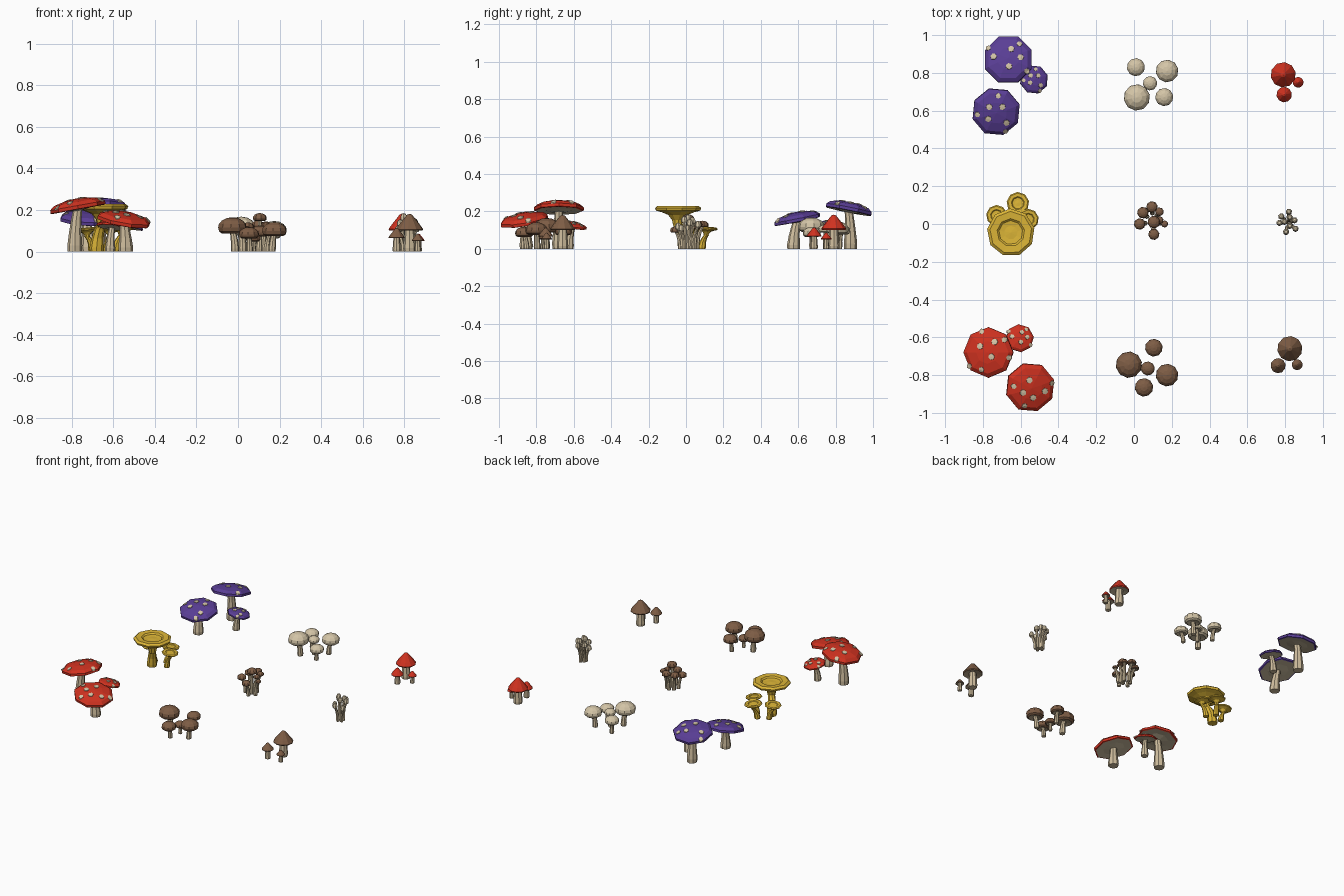
import bpy, bmesh, math
from mathutils import Vector

if "Cube" in bpy.data.objects:
    bpy.data.objects.remove(bpy.data.objects["Cube"])


def material(name, *srgb):
    lin = [((c / 255 + 0.055) / 1.055) ** 2.4 for c in srgb]
    m = bpy.data.materials.new(name)
    m.diffuse_color = (*lin, 1)
    m.use_nodes = True
    m.node_tree.nodes["Principled BSDF"].inputs["Base Color"].default_value = m.diffuse_color
    return m


PURPLE = material("purple", 90, 62, 150)
RED = material("red", 208, 50, 32)
YELLOW = material("yellow", 220, 181, 55)
BROWN = material("brown", 126, 93, 69)
CREAM = material("cream", 212, 197, 167)
STEM = material("stem_beige", 208, 190, 158)
GILL = material("gill_beige", 196, 182, 154)
TAUPE = material("taupe", 178, 160, 132)

# Cap profiles (radius, height) per unit of cap radius; the last points are the underside
FLAT = [(0, .33), (.45, .29), (.84, .2), (1, .07), (1, -.05), (.93, -.07), (.55, -.06), (.18, -.11), (0, -.11)]
BULB = [(0, .8), (.4, .74), (.75, .56), (.95, .32), (1, .08), (.93, -.18), (.72, -.32), (.3, -.22), (0, -.2)]
CONE = [(0, 1.18), (.2, 1.09), (.45, .78), (.76, .4), (1, .06), (.95, -.04), (.5, .06), (.2, .1), (0, .1)]
BULLET = [(0, 2.0), (.55, 1.8), (.95, 1.1), (1, .3), (.8, -.1), (0, 0)]
FUNNEL = [(0, .05), (.28, .03), (.5, .05), (.58, .12), (.88, .14), (1, .05), (.96, -.06),
          (.7, -.13), (.42, -.24), (.25, -.45), (.18, -.75), (0, -.78)]


def add_object(name, bm, mats):
    me = bpy.data.meshes.new(name)
    bmesh.ops.recalc_face_normals(bm, faces=bm.faces)
    bm.to_mesh(me)
    bm.free()
    for m in mats:
        me.materials.append(m)
    ob = bpy.data.objects.new(name, me)
    bpy.context.collection.objects.link(ob)
    return ob


def skin(bm, rings, n, under=99):
    """Bridge successive rings; single points make poles, faces past 'under' use slot 1."""
    for k, (a, b) in enumerate(zip(rings, rings[1:])):
        for i in range(n):
            j = (i + 1) % n
            quad = [a[i % len(a)], a[j % len(a)], b[j % len(b)], b[i % len(b)]]
            f = bm.faces.new(list(dict.fromkeys(quad)))
            f.material_index = 1 if k >= under else 0


def place(ob, pos, tilt):
    ob.location = pos
    ob.rotation_mode = 'QUATERNION'
    ob.rotation_quaternion = Vector((0, 0, 1)).rotation_difference(Vector((*tilt, 1)))


def cap(name, pos, r, profile, n, mats, tilt=(0, 0), under=99, turn=0.2):
    bm = bmesh.new()
    rings = []
    for pr, pz in profile:
        count = n if pr else 1
        rings.append([bm.verts.new((r * pr * math.cos(turn + math.tau * i / n),
                                    r * pr * math.sin(turn + math.tau * i / n), r * pz))
                      for i in range(count)])
    skin(bm, rings, n, under)
    place(add_object(name, bm, mats), pos, tilt)


def stem(name, base, top, r0, r1, mat, n=8):
    bm = bmesh.new()
    p0, p2 = Vector((*base, 0)), Vector(top)
    p1 = Vector((base[0], base[1], top[2] * 0.6))
    rings = []
    for t in (0, .12, .4, .7, 1):
        c = p0 * (1 - t) ** 2 + p1 * 2 * t * (1 - t) + p2 * t * t
        r = r1 + (r0 - r1) * (1 - t) ** 1.5
        if t == 0:
            r *= .88
        rings.append([bm.verts.new(c + Vector((r * math.cos(math.tau * i / n),
                                               r * math.sin(math.tau * i / n), 0))) for i in range(n)])
    skin(bm, rings, n)
    bm.faces.new(rings[0])
    bm.faces.new(rings[-1])
    add_object(name, bm, [mat])


# Spot layouts in units of cap radius
SPOTS_A = [(.45, .6), (.12, .38), (.5, .04), (.04, -.33), (-.58, .08), (-.8, .45), (.75, -.5)]
SPOTS_B = [(-.29, .25), (.25, .25), (-.33, -.25), (.42, -.42), (.08, .7), (-.77, -.08), (.38, -.8)]
SPOTS_D = [(.29, .42), (-.29, .25), (.17, -.17), (-.25, .83), (.85, -.21), (-.75, -.54), (-.25, -.68), (.67, .5)]
SPOTS_E = [(-.08, .33), (-.33, -.17), (.08, -.38), (.56, -.13), (-.7, .08), (-.25, -.72), (.86, .17)]


def cap_height(x, y, r, n, turn):
    a = (math.atan2(y, x) - turn) % (math.tau / n) - math.pi / n
    d = math.hypot(x, y) / r * math.cos(a) / math.cos(math.pi / n)
    for (ra, za), (rb, zb) in zip(FLAT[:3], FLAT[1:4]):
        if d <= rb:
            return r * (za + (zb - za) * (d - ra) / (rb - ra))
    return r * FLAT[3][1]


# Thin hexagonal spots that follow the faceted flat cap
def spots(name, pos, r, n, tilt, turn, layout):
    bm = bmesh.new()
    for px, py in layout:
        a = math.atan2(py, px)
        cx, cy = px * r, py * r
        size = (.007 + .085 * r) * (1 if math.hypot(px, py) < .65 else .85)
        rings = []
        for scale, lift in ((1.0, -.002), (.93, .004), (0, .005)):
            ring = []
            for i in range(6 if scale else 1):
                x = cx + size * scale * math.cos(math.tau * i / 6 + a)
                y = cy + size * scale * math.sin(math.tau * i / 6 + a)
                ring.append(bm.verts.new((x, y, cap_height(x, y, r, n, turn) + lift)))
            rings.append(ring)
        skin(bm, rings, 6)
    place(add_object(name, bm, [CREAM]), pos, tilt)


# Spotted mushrooms: x, y, rim height, radius, tilt x, tilt y, spots, turn, stem base offset
spotted = [
    ("purple", PURPLE, -.665, .87, .208, .133, -.05, .2, SPOTS_A, .39, (0, .01)),
    ("purple", PURPLE, -.73, .595, .155, .13, .03, -.2, SPOTS_B, .3, (.01, -.02)),
    ("purple", PURPLE, -.53, .765, .12, .077, .2, .08, SPOTS_B, .3, (-.02, 0)),
    ("red", RED, -.77, -.68, .212, .134, -.18, 0, SPOTS_D, 0, (-.015, 0)),
    ("red", RED, -.55, -.864, .148, .133, .17, -.16, SPOTS_E, .3, (.01, .01)),
    ("red", RED, -.605, -.605, .12, .075, .12, .18, SPOTS_A, .1, (-.01, -.02)),
]
for i, (kind, mat, x, y, z, r, tx, ty, layout, turn, off) in enumerate(spotted):
    label = f"{kind}_spotted"
    cap(f"{label}_cap_{i}", (x, y, z), r, FLAT, 8, [mat, GILL], (tx, ty), 5, turn)
    spots(f"{label}_spots_{i}", (x, y, z), r, 8, (tx, ty), turn, layout)
    stem(f"{label}_stem_{i}", (x + off[0], y + off[1]), (x, y, z - .02 * r),
         .012 + .2 * r, .006 + .12 * r, STEM)

# Yellow funnel mushrooms: x, y, height, radius, tilt, stem base
funnels = [(-.652, -.045, .212, .127, (0, 0), (-.68, -.01)),
           (-.615, .11, .108, .06, (.05, .08), (-.63, .085)),
           (-.727, .045, .105, .056, (-.1, .05), (-.70, .05)),
           (-.56, .025, .112, .056, (.1, 0), (-.59, .03))]
for i, (x, y, z, r, tilt, base) in enumerate(funnels):
    cap(f"yellow_funnel_cap_{i}", (x, y, z), r, FUNNEL, 9, [YELLOW], tilt)
    stem(f"yellow_funnel_stem_{i}", base, (x, y, z - .55 * r),
         .01 + .21 * r, .005 + .14 * r, YELLOW)

# Round-capped groups: x, y, top height, radius
cream_group = [(.015, .67, .168, .07), (.175, .81, .147, .06), (.01, .83, .13, .048),
               (.16, .672, .117, .048), (.085, .745, .13, .038)]
brown_group = [(-.027, -.745, .165, .07), (.175, -.8, .142, .06), (.105, -.655, .125, .047),
               (.053, -.865, .118, .049), (.073, -.765, .09, .037)]
for label, mat, under, group, cy in (("cream_round", CREAM, GILL, cream_group, .745),
                                     ("brown_round", BROWN, TAUPE, brown_group, -.765)):
    for i, (x, y, top, r) in enumerate(group):
        z = top - .8 * r
        cap(f"{label}_cap_{i}", (x, y, z), r, BULB, 10, [mat, under], under=6)
        base = (x + (.08 - x) * .12, y + (cy - y) * .12)
        stem(f"{label}_stem_{i}", base, (x, y, z - .1 * r), .006 + .22 * r, .004 + .16 * r, STEM)

# Dense brown cluster with long bundled stems
bundle = [(.105, .01, .185, .034), (.095, .09, .15, .031), (.047, .06, .14, .031), (.03, 0, .125, .031),
          (.162, 0, .12, .019), (.105, -.055, .12, .03), (.135, .065, .145, .023), (.135, .02, .14, .021)]
for i, (x, y, top, r) in enumerate(bundle):
    z = top - .8 * r
    cap(f"bundle_cap_{i}", (x, y, z), r, BULB, 8, [BROWN, TAUPE], under=6)
    stem(f"bundle_stem_{i}", (x * .6 + .04, y * .6 + .004), (x, y, z - .1 * r), .015, .009, STEM, 7)

# Slender pale cluster
slender = [(.82, .065, .15), (.78, .04, .155), (.797, .012, .185), (.85, .02, .16), (.825, -.01, .175),
           (.805, -.042, .14), (.855, -.025, .13), (.77, .006, .125), (.825, .035, .17)]
for i, (x, y, top) in enumerate(slender):
    cap(f"slender_cap_{i}", (x, y, top - .034), .017, BULLET, 7, [CREAM])
    stem(f"slender_stem_{i}", (x * .5 + .408, y * .5 + .003), (x, y, top - .03), .012, .008, STEM, 6)

# Pointed groups: x, y, base height of cap, radius
red_cones = [(.79, .79, .104, .067), (.795, .685, .066, .041), (.869, .75, .052, .029)]
brown_cones = [(.825, -.66, .103, .067), (.763, -.75, .066, .04), (.864, -.745, .052, .029)]
for label, mat, under, group in (("red_pointed", RED, GILL, red_cones),
                                 ("brown_pointed", BROWN, TAUPE, brown_cones)):
    for i, (x, y, z, r) in enumerate(group):
        cap(f"{label}_cap_{i}", (x, y, z), r, CONE, 10, [mat, under], under=5)
        stem(f"{label}_stem_{i}", (x, y), (x, y, z + .15 * r), .004 + .42 * r, .003 + .31 * r, STEM)
